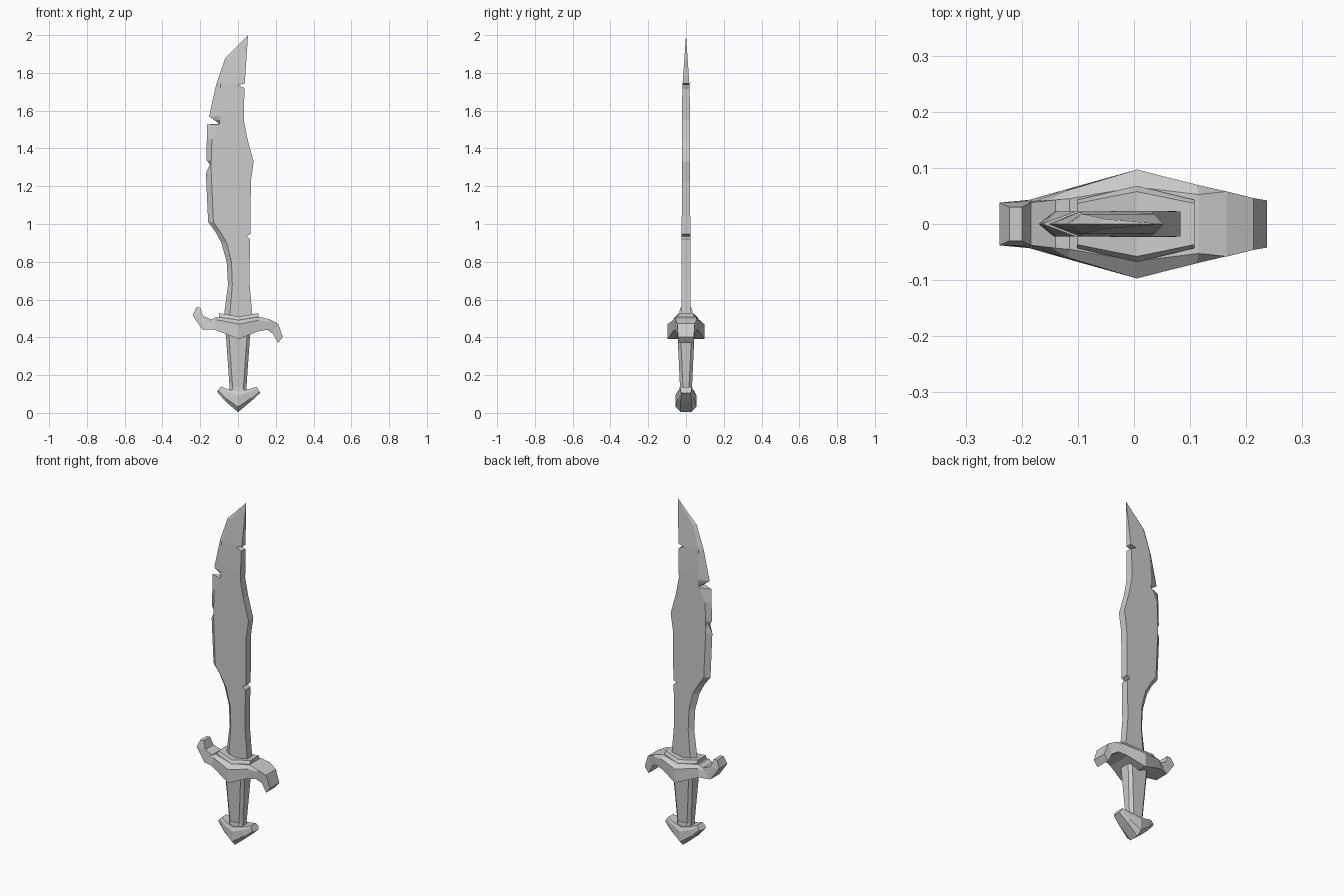
import bpy, bmesh

if "Cube" in bpy.data.objects:
    bpy.data.objects.remove(bpy.data.objects["Cube"])


def loft(name, rings):
    """Skin equal-length rings of points and cap both ends."""
    bm = bmesh.new()
    rows = [[bm.verts.new(p) for p in r] for r in rings]
    for a, b in zip(rows, rows[1:]):
        n = len(a)
        for i in range(n):
            j = (i + 1) % n
            bm.faces.new((a[i], a[j], b[j], b[i]))
    bm.faces.new(rows[0])
    bm.faces.new(rows[-1])
    bmesh.ops.remove_doubles(bm, verts=bm.verts, dist=0.0002)
    bmesh.ops.recalc_face_normals(bm, faces=bm.faces)
    me = bpy.data.meshes.new(name)
    bm.to_mesh(me)
    bm.free()
    ob = bpy.data.objects.new(name, me)
    bpy.context.collection.objects.link(ob)
    return ob


def lerp(table, z):
    """Interpolate (z, value) rows sorted by z."""
    for (z0, a), (z1, b) in zip(table, table[1:]):
        if z <= z1:
            return a + (b - a) * max(0, z - z0) / (z1 - z0)
    return table[-1][1]


def section(top, bot, hd, tf=1.0, bf=1.0):
    """Chamfered cross-section between a top and bottom (x, z) point."""
    prof = [(0, bf), (0.25, 1), (0.78, 1), (1, tf)]
    pts = [(bot[0] + (top[0] - bot[0]) * s, hd * f, bot[1] + (top[1] - bot[1]) * s)
           for s, f in prof]
    return pts + [(x, -y, z) for x, y, z in reversed(pts)]


# Blade: sharp notched cutting edge on the left, flat notched spine on the right
edge = [(.48, -.075), (.525, -.073), (.68, -.053), (.8, -.06), (.9, -.088), (.96, -.12),
        (1.01, -.158), (1.27, -.17), (1.315, -.148), (1.34, -.168), (1.527, -.163),
        (1.531, -.1), (1.57, -.153), (1.74, -.115), (1.877, -.068), (2, .053)]
bevel = [(.48, -.045), (.53, -.042), (.68, -.03), (.8, -.035), (.9, -.06), (.96, -.095),
         (1.01, -.13), (1.3, -.143), (1.45, -.138), (1.527, -.105), (1.531, -.098),
         (1.74, -.093), (1.877, -.05), (2, .053)]
spine = [(.48, .075), (.525, .075), (.7, .06), (.92, .064), (.935, .045), (.948, .066),
         (1.225, .068), (1.33, .083), (1.45, .05), (1.55, .031), (1.72, .034),
         (1.735, 0), (1.745, .036), (2, .053)]
thick = [(.48, .023), (1.6, .022), (1.74, .018), (2, 0)]
rings = []
for z in sorted({r[0] for r in edge + bevel + spine + thick}):
    e, b, s, t = (lerp(k, z) for k in (edge, bevel, spine, thick))
    b = max(b, e + .001)
    s = max(s, b) if z < 2 else e
    b = b if z < 2 else e
    rings.append([(e, 0, z), (b, -t, z), (s, -t, z), (s, t, z), (b, t, z)])
loft("blade", rings)

# Crossguard: left arm curls up, right arm hooks down
loft("crossguard", [
    section((-.2, .557), (-.222, .557), .03),
    section((-.184, .512), (-.24, .515), .038),
    section((-.14, .495), (-.187, .44), .043),
    section((-.115, .508), (-.127, .442), .06, .75),
    section((.005, .492), (.005, .39), .097, .68),
    section((.115, .508), (.1, .43), .07, .75),
    section((.165, .496), (.155, .44), .058),
    section((.213, .472), (.185, .42), .046),
    section((.237, .402), (.212, .37), .042)])

# Stepped collar where the blade enters the guard
loft("blade_collar", [
    section((-.102, .528), (-.1, .46), .043, .85),
    section((.005, .51), (.005, .44), .068, .85),
    section((.108, .528), (.106, .46), .043, .85)])


# Grip: tapered flattened octagon
def octagon(hx, hy, z, c=.016):
    q = [(hx, hy - c), (hx - c, hy), (c - hx, hy), (-hx, hy - c)]
    return [(x, y, z) for x, y in q] + [(-x, -y, z) for x, y in q]


loft("grip", [octagon(.043, .03, .07), octagon(.045, .032, .14), octagon(.066, .046, .44)])

# Pommel: horned cap with a faceted point below
loft("pommel", [
    section((-.088, .14), (-.112, .113), .028, .8, .8),
    section((-.055, .125), (-.068, .062), .042, .85, .7),
    section((0, .115), (0, .004), .056, .8, .5),
    section((.058, .125), (.07, .062), .042, .85, .7),
    section((.098, .138), (.118, .106), .028, .8, .8)])
loft("grip_foot", [octagon(.048, .038, .1), octagon(.042, .034, .138)])
